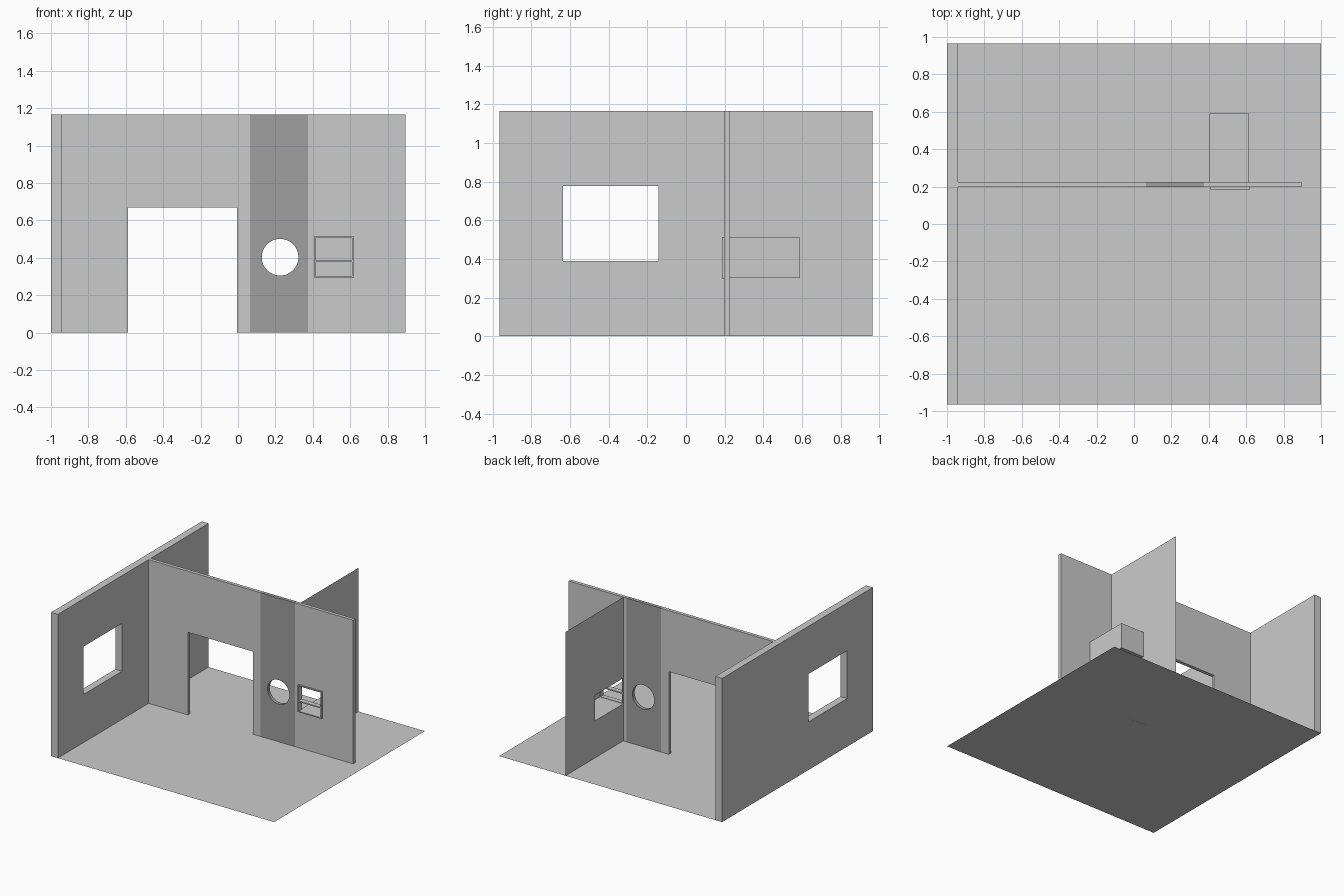
import bpy, bmesh, math
from mathutils import Vector

if "Cube" in bpy.data.objects:
    bpy.data.objects.remove(bpy.data.objects["Cube"])


def rect(u0, v0, u1, v1):
    return [(u0, v0), (u1, v0), (u1, v1), (u0, v1)]


def circle(u, v, r, n=48):
    return [(u + r * math.cos(2 * math.pi * i / n), v + r * math.sin(2 * math.pi * i / n))
            for i in range(n)]


def slab(name, axis, start, end, outline, holes=()):
    """Flat panel with holes, standing across x, y or z, extruded from start to end."""
    def place(u, v):
        return {'x': (start, u, v), 'y': (u, start, v), 'z': (u, v, start)}[axis]

    bm = bmesh.new()
    edges = []
    for loop in (outline, *holes):
        vs = [bm.verts.new(place(u, v)) for u, v in loop]
        edges += [bm.edges.new((vs[i - 1], vs[i])) for i in range(len(vs))]
    normal = Vector([float(axis == a) for a in 'xyz'])
    bmesh.ops.triangle_fill(bm, edges=edges, use_beauty=True, normal=normal)
    if end != start:
        res = bmesh.ops.extrude_face_region(bm, geom=bm.faces[:], use_keep_orig=True)
        moved = [g for g in res['geom'] if isinstance(g, bmesh.types.BMVert)]
        bmesh.ops.translate(bm, verts=moved, vec=normal * (end - start))
        bmesh.ops.recalc_face_normals(bm, faces=bm.faces[:])
    # merge the fill triangles back into flat faces
    bmesh.ops.dissolve_limit(bm, angle_limit=0.01, verts=bm.verts[:], edges=bm.edges[:])
    mesh = bpy.data.meshes.new(name)
    bm.to_mesh(mesh)
    bm.free()
    obj = bpy.data.objects.new(name, mesh)
    bpy.context.collection.objects.link(obj)
    return obj


D, H = 0.965, 1.165          # half depth, wall height
W0, W1 = 0.197, 0.225        # middle wall front and back

# Floor and thick side wall with window
slab("floor", 'z', 0, 0, rect(-1, -D, 1, D))
slab("window_wall", 'x', -1, -0.94, rect(-D, 0, D, H), [rect(-0.635, 0.39, -0.143, 0.778)])

# Middle wall: doorway part, dark part with round hole, part with hatch
slab("doorway_wall", 'y', W0, W1,
     [(-0.94, 0), (-0.588, 0), (-0.588, 0.67), (-0.005, 0.67), (-0.005, 0),
      (0.065, 0), (0.065, H), (-0.94, H)])
column = slab("chimney_wall", 'y', W0, W1, rect(0.065, 0, 0.375, H), [circle(0.225, 0.403, 0.098)])
dark = bpy.data.materials.new("dark_grey")
dark.diffuse_color = (0.35, 0.35, 0.35, 1)
dark.use_nodes = True
dark.node_tree.nodes["Principled BSDF"].inputs["Base Color"].default_value = dark.diffuse_color
column.data.materials.append(dark)
slab("hatch_wall", 'y', W0, W1, rect(0.375, 0, 0.895, H), [rect(0.41, 0.3, 0.615, 0.51)])

# Thin partition behind the middle wall, open into the hatch box
slab("partition", 'x', 0.405, 0.405, rect(W1, 0, D, H), [rect(W1 + 0.002, 0.3, 0.587, 0.508)])

# Hatch frame with crossbar
slab("hatch_frame", 'y', 0.185, W1, rect(0.406, 0.295, 0.619, 0.514),
     [rect(0.415, 0.303, 0.61, 0.378), rect(0.415, 0.387, 0.61, 0.506)])

# Hatch box: thin sheets, open at the front and towards the partition
slab("hatch_box_top", 'z', 0.51, 0.51, rect(0.405, W1, 0.615, 0.59))
slab("hatch_box_bottom", 'z', 0.3, 0.3, rect(0.405, W1, 0.615, 0.59))
slab("hatch_box_side", 'x', 0.615, 0.615, rect(W1, 0.3, 0.59, 0.51))
slab("hatch_box_back", 'y', 0.59, 0.59, rect(0.405, 0.3, 0.615, 0.51))
